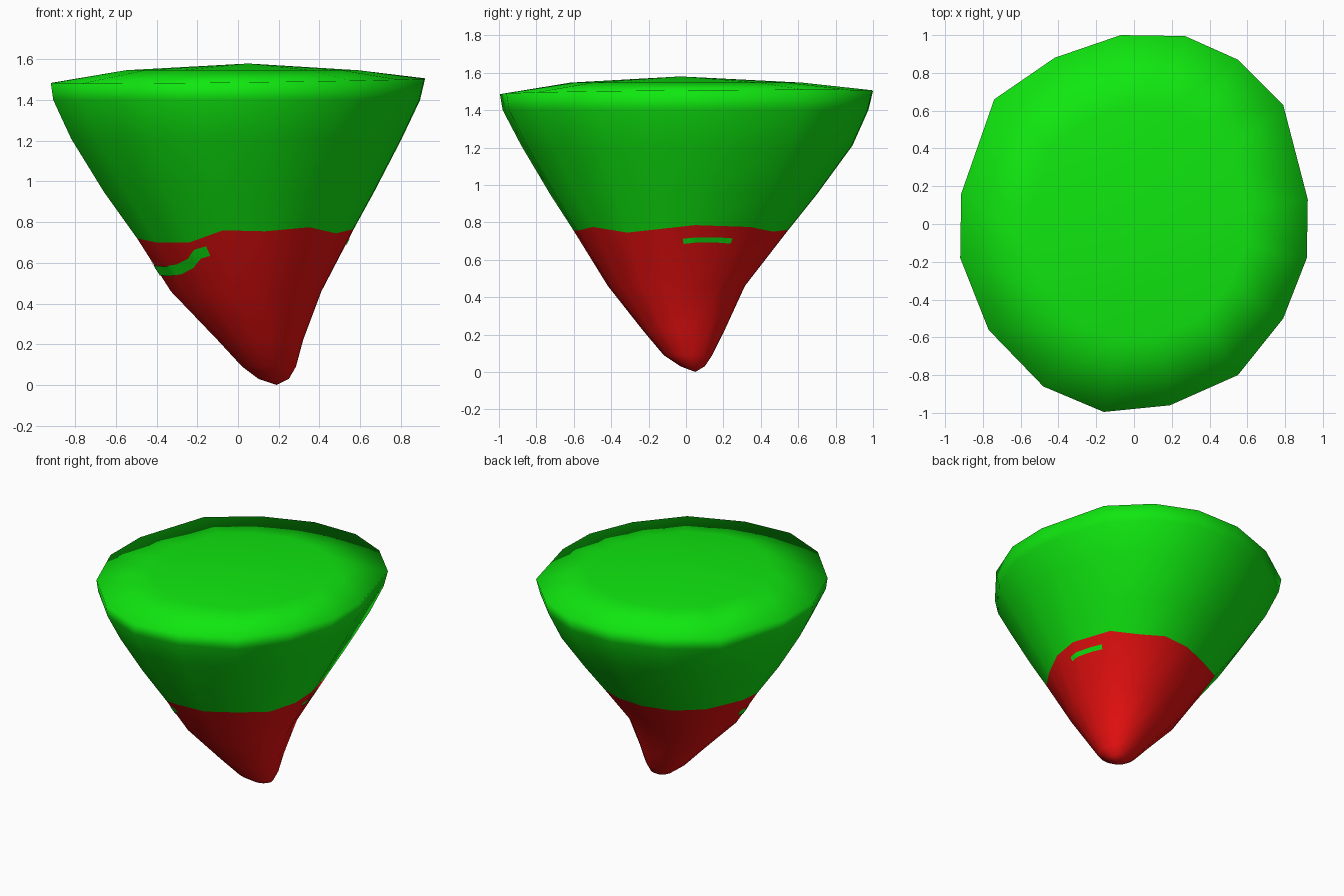
import bpy, bmesh, math
from mathutils import Vector
from mathutils.bvhtree import BVHTree

if "Cube" in bpy.data.objects:
    bpy.data.objects.remove(bpy.data.objects["Cube"])


def material(name, colour):
    m = bpy.data.materials.new(name)
    m.diffuse_color = (*colour, 1)
    m.use_nodes = True
    m.node_tree.nodes["Principled BSDF"].inputs["Base Color"].default_value = m.diffuse_color
    return m


GREEN = material("bright green", (0.005, 0.8, 0.005))
RED = material("strong red", (0.8, 0.005, 0.005))

# Irregular 16-sided outline of the rim, counter-clockwise after reversing
OUTLINE = [(-.07, 1), (.27, .995), (.55, .87), (.79, .63), (.92, .13), (.915, -.18),
           (.79, -.50), (.55, -.80), (.19, -.96), (-.16, -.995), (-.48, -.86),
           (-.77, -.56), (-.92, -.18), (-.915, .16), (-.74, .66), (-.42, .88)]
# Height of the wavy colour border at each outline corner
BORDER = [.75, .76, .75, .775, .785, .765, .745, .775, .755, .76, .70, .70, .72, .74, .76, .74]
OUTLINE.reverse()
BORDER.reverse()
N = len(OUTLINE)

# Silhouette: z, x min, x max, y min, y max
PROFILE = [(.03, .10, .25, -.03, .10), (.09, .02, .285, -.12, .14), (.22, -.10, .32, -.23, .205),
           (.46, -.33, .41, -.42, .315), (.75, -.515, .56, -.60, .54), (.95, -.66, .67, -.73, .70),
           (1.21, -.82, .805, -.885, .89), (1.40, -.908, .895, -.985, .975),
           (1.50, -.92, .92, -1, 1)]


def extents(z):
    """Interpolate the silhouette at height z."""
    for a, b in zip(PROFILE, PROFILE[1:]):
        if z <= b[0]:
            t = (z - a[0]) / (b[0] - a[0])
            return [p + (q - p) * t for p, q in zip(a[1:], b[1:])]
    return PROFILE[-1][1:]


def corner(i, z):
    x0, x1, y0, y1 = extents(z)
    u, v = OUTLINE[i][0] / .92, OUTLINE[i][1]
    return Vector(((x0 + x1) / 2 + u * (x1 - x0) / 2, (y0 + y1) / 2 + v * (y1 - y0) / 2, z))


def finish(bm, name, mats):
    me = bpy.data.meshes.new(name)
    for f in bm.faces:
        f.smooth = True
    bm.to_mesh(me)
    for m in mats:
        me.materials.append(m)
    ob = bpy.data.objects.new(name, me)
    bpy.context.collection.objects.link(ob)
    return ob


# Tapered body: stacked rings, red below the wavy border and green above
bm = bmesh.new()
rings = []
for row in PROFILE:
    if row[0] == .75:
        rings.append([corner(i, BORDER[i]) for i in range(N)])
    else:
        rings.append([corner(i, row[0]) for i in range(N)])
for p in rings[-1]:                       # slightly tilted rim
    p.z = 1.495 + .012 * p.x + .008 * p.y
# low domed lid
rings.append([Vector((p.x * .62 + .02, p.y * .62, 1.547)) for p in rings[-1]])
rings = [[bm.verts.new(p) for p in r] for r in rings]
tip = bm.verts.new((.19, .05, 0))
crown = bm.verts.new((.05, -.03, 1.58))
for k, (a, b) in enumerate(zip(rings, rings[1:])):
    for i in range(N):
        j = (i + 1) % N
        f = bm.faces.new((a[i], a[j], b[j], b[i]))
        f.material_index = 1 if k < 4 else 0
for i in range(N):
    j = (i + 1) % N
    bm.faces.new((tip, rings[0][j], rings[0][i])).material_index = 1
    bm.faces.new((rings[-1][i], rings[-1][j], crown))
bmesh.ops.recalc_face_normals(bm, faces=bm.faces)
bm.normal_update()
tree = BVHTree.FromBMesh(bm)
finish(bm, "tapered_body", [GREEN, RED])
bm.free()


def on_surface(angle, z):
    """Point just above the body, seen from the axis at this angle."""
    d = Vector((math.cos(math.radians(angle)), math.sin(math.radians(angle)), 0))
    start = Vector((.03, -.05, z)) + d * 3
    hit, normal, _, _ = tree.ray_cast(start, -d)
    return hit + normal * .004


def streak(name, path, half):
    """Thin painted strip following (angle, z) points around the body."""
    bm = bmesh.new()
    pts = []
    for (a0, z0), (a1, z1) in zip(path, path[1:]):
        pts += [(a0 + (a1 - a0) * k / 5, z0 + (z1 - z0) * k / 5) for k in range(5)]
    pts.append(path[-1])
    rows = []
    for k, (a, z) in enumerate(pts):
        p, q = pts[max(k - 1, 0)], pts[min(k + 1, len(pts) - 1)]
        da, dz = (q[0] - p[0]) * .009, q[1] - p[1]     # degrees to arc length
        length = math.hypot(da, dz)
        na, nz = -dz / length * half / .009, da / length * half
        rows.append([bm.verts.new(on_surface(a + s * na, z + s * nz)) for s in (-1, 0, 1)])
    for r, s in zip(rows, rows[1:]):
        for c in (0, 1):
            bm.faces.new((r[c], s[c], s[c + 1], r[c + 1]))
    finish(bm, name, [GREEN])
    bm.free()


# Two green streaks inside the red area
streak("front_left_streak", [(178, .59), (190, .565), (208, .56), (222, .57), (235, .60),
                             (242, .645), (249, .66)], .024)
streak("right_streak", [(4, .70), (12, .708), (24, .708), (33, .702)], .014)
